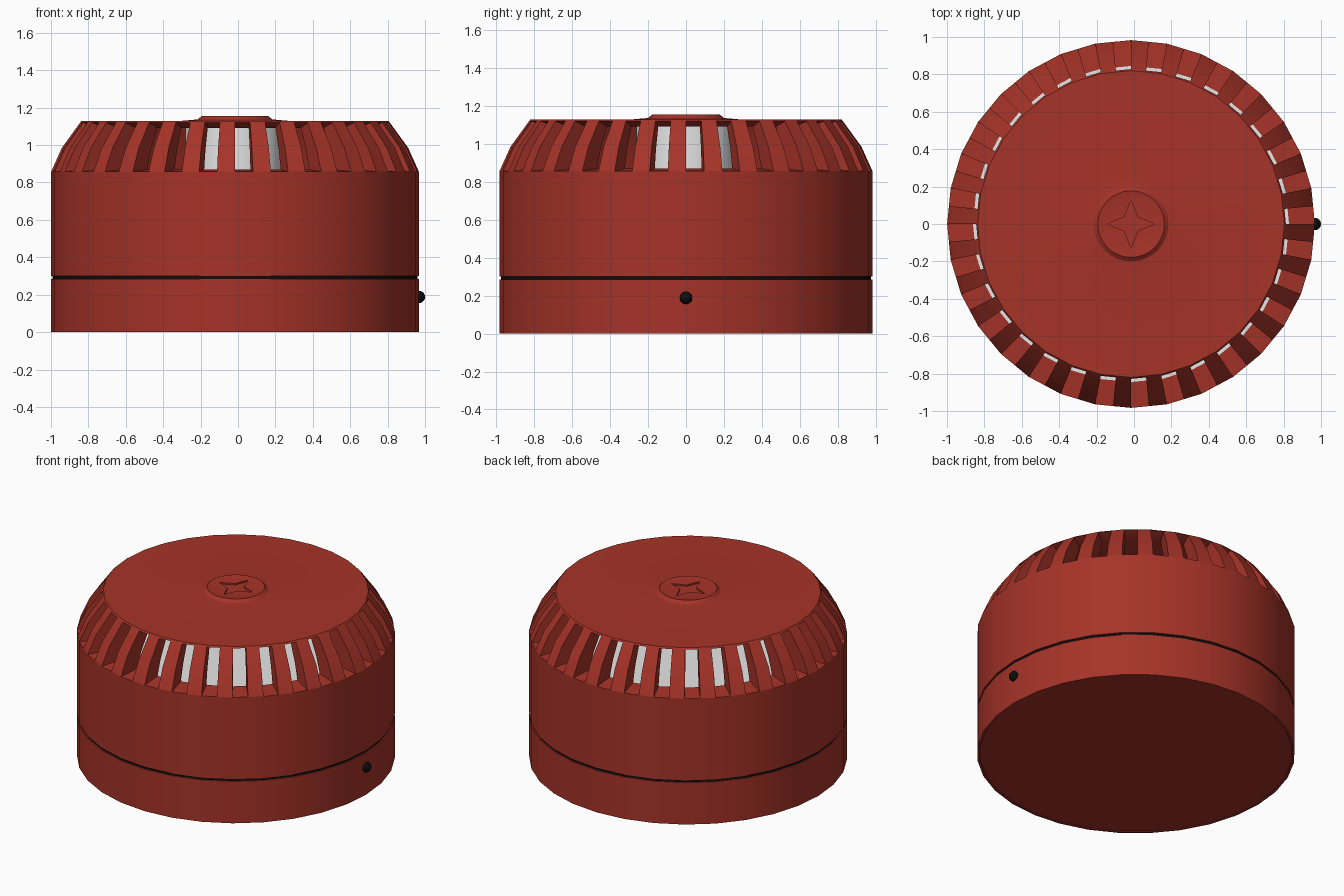
import bpy, bmesh, math

if "Cube" in bpy.data.objects:
    bpy.data.objects.remove(bpy.data.objects["Cube"])

CX, N = -0.016, 32          # body axis offset, number of sides
R = 0.983
STEP = 2 * math.pi / N


def material(name, rgb):
    m = bpy.data.materials.new(name)
    m.diffuse_color = (*rgb, 1)
    m.use_nodes = True
    m.node_tree.nodes["Principled BSDF"].inputs["Base Color"].default_value = m.diffuse_color
    return m


RED = material("red plastic", (0.38, 0.033, 0.021))
WHITE = material("white interior", (0.8, 0.8, 0.8))
BLACK = material("black", (0.004, 0.004, 0.004))


def finish(bm, name, mat, angle=30):
    bmesh.ops.recalc_face_normals(bm, faces=bm.faces)
    me = bpy.data.meshes.new(name)
    bm.to_mesh(me)
    bm.free()
    me.materials.append(mat)
    ob = bpy.data.objects.new(name, me)
    ob.location.x = CX
    bpy.context.collection.objects.link(ob)
    bpy.ops.object.select_all(action='DESELECT')
    ob.select_set(True)
    bpy.context.view_layer.objects.active = ob
    bpy.ops.object.shade_smooth_by_angle(angle=math.radians(angle))
    return ob


def polar(r, a, z):
    return (r * math.cos(a), r * math.sin(a), z)


def lathe_rings(bm, profile):
    """Revolve (radius, z) points; radius 0 closes with a fan."""
    rings = []
    for r, z in profile:
        if r == 0:
            rings.append([bm.verts.new((0, 0, z))] * N)
        else:
            rings.append([bm.verts.new(polar(r, i * STEP, z)) for i in range(N)])
    for a, b in zip(rings, rings[1:]):
        for i in range(N):
            j = (i + 1) % N
            quad = list(dict.fromkeys([a[i], a[j], b[j], b[i]]))
            bm.faces.new(quad)
    return rings


def lathe(name, mat, profile):
    bm = bmesh.new()
    lathe_rings(bm, profile)
    return finish(bm, name, mat)


# Base with a fine rim underneath
lathe("base", RED, [(0, 0.004), (0.966, 0.004), (0.97, 0), (R, 0),
                    (R, 0.285), (0.9, 0.285)])

# Black seam between base and cover
lathe("seam", BLACK, [(0.9, 0.283), (0.975, 0.283), (0.975, 0.305), (0.9, 0.305)])

# Cover wall with the ledge that carries the ribs
lathe("cover_wall", RED, [(0.9, 0.301), (R, 0.301), (R, 0.858), (0.845, 0.87), (0.845, 0.84)])

# White floor and central lamp seen through the slots
lathe("inner_floor", WHITE, [(0.85, 0.866), (0, 0.866)])
lathe("inner_lamp", WHITE, [(0.265, 0.866), (0.265, 1.092)])

# Sloping ribs: each fills half a side, leaving a slot beside it
outer = [(R, 0.858), (0.926, 0.985), (0.828, 1.12)]
inner = [(0.845, 0.869), (0.81, 0.975), (0.75, 1.092)]
mid = math.cos(STEP / 2)    # keeps the rib on the flat of the side
bm = bmesh.new()
for i in range(N):
    cols = []
    for a, k in (((i + 0.5) * STEP, mid), ((i + 1) * STEP, 1)):
        cols.append(([bm.verts.new(polar(r * k, a, z)) for r, z in outer],
                     [bm.verts.new(polar(r * k, a, z)) for r, z in inner]))
    (o1, i1), (o2, i2) = cols
    for s in range(2):
        bm.faces.new((o1[s], o2[s], o2[s + 1], o1[s + 1]))
        bm.faces.new((i1[s], i1[s + 1], i2[s + 1], i2[s]))
        bm.faces.new((o1[s], o1[s + 1], i1[s + 1], i1[s]))
        bm.faces.new((o2[s], i2[s], i2[s + 1], o2[s + 1]))
finish(bm, "ribs", RED)

# Top plate with a soft mound and a recessed four-pointed star
bm = bmesh.new()
rings = lathe_rings(bm, [(0, 1.092), (0.75, 1.092), (0.828, 1.12), (0.82, 1.13),
                         (0.28, 1.13), (0.2, 1.137), (0.178, 1.155), (0.168, 1.152)])
rim = rings[-1]
star = [[bm.verts.new(polar(0.127 if k % 2 == 0 else 0.052, k * math.pi / 4, z))
         for k in range(8)] for z in (1.152, 1.142)]
for k in range(8):
    j = (k + 1) % 8
    arc = [rim[(4 * k + s) % N] for s in range(5)]
    bm.faces.new([star[0][k]] + arc + [star[0][j]])
    bm.faces.new((star[0][k], star[0][j], star[1][j], star[1][k]))
bm.faces.new(star[1])
finish(bm, "top_plate", RED)

# Small black indicator on the right side
bm = bmesh.new()
bmesh.ops.create_uvsphere(bm, u_segments=16, v_segments=10, radius=0.033)
led = finish(bm, "indicator", BLACK)
led.location = (0.967, 0, 0.188)
